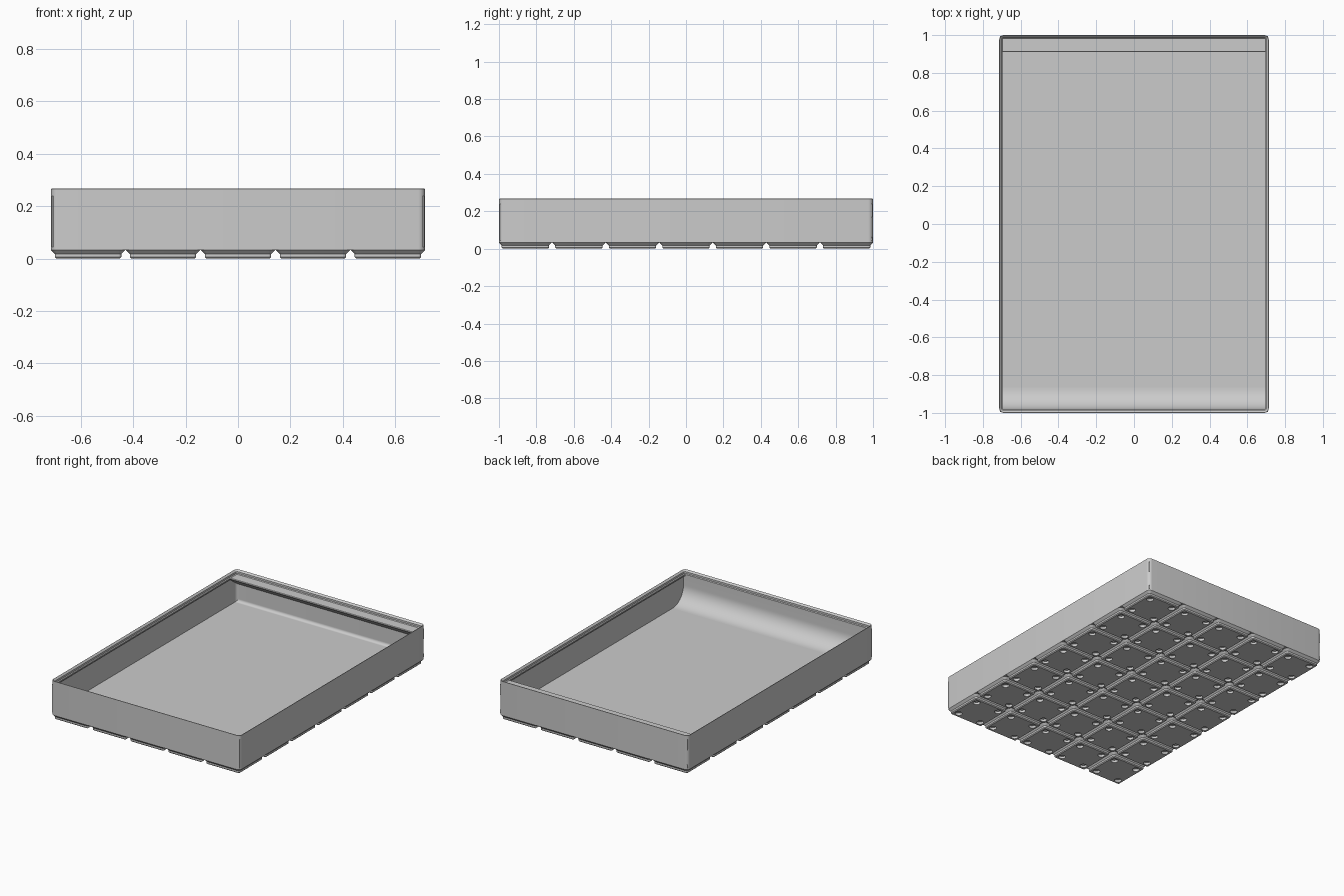
import bpy, bmesh, math

cube = bpy.data.objects.get("Cube")
if cube:
    bpy.data.objects.remove(cube, do_unlink=True)

U = 2 / 293.5                 # one millimetre in model units
HX, HY = 104.75, 146.75       # half footprint in millimetres
PITCH, COLS, ROWS = 42, 5, 7
FLOOR, RIM, TOP = 7, 35, 39.2
WALL, LIP = 0.95, 2.6

grey = bpy.data.materials.new("plain grey")
grey.use_nodes = True
grey.diffuse_color = (0.6, 0.6, 0.6, 1)
grey.node_tree.nodes["Principled BSDF"].inputs["Base Color"].default_value = (0.6, 0.6, 0.6, 1)


def finish(name, bm, recalc=True):
    """Turn a bmesh in millimetres into a shaded object."""
    if recalc:
        bmesh.ops.recalc_face_normals(bm, faces=bm.faces)
    bmesh.ops.scale(bm, vec=(U, U, U), verts=bm.verts)
    mesh = bpy.data.meshes.new(name)
    bm.to_mesh(mesh)
    bm.free()
    mesh.materials.append(grey)
    obj = bpy.data.objects.new(name, mesh)
    bpy.context.collection.objects.link(obj)
    bpy.ops.object.select_all(action='DESELECT')
    obj.select_set(True)
    bpy.context.view_layer.objects.active = obj
    bpy.ops.object.shade_smooth_by_angle(angle=math.radians(30))
    return obj


def rounded_ring(bm, hx, hy, r, z, steps=6):
    """Rounded rectangle of vertices, counter-clockwise."""
    ring = []
    for q, (sx, sy) in enumerate([(1, 1), (-1, 1), (-1, -1), (1, -1)]):
        for i in range(steps + 1):
            a = (q + i / steps) * math.pi / 2
            ring.append(bm.verts.new((sx * (hx - r) + r * math.cos(a),
                                      sy * (hy - r) + r * math.sin(a), z)))
    return ring


def bridge(bm, low, high):
    n = len(low)
    for i in range(n):
        j = (i + 1) % n
        bm.faces.new((low[i], low[j], high[j], high[i]))


def loft(bm, hx, hy, sections):
    """Skin rounded rectangles given as (inset, radius, height)."""
    rings = [rounded_ring(bm, hx - i, hy - i, r, z) for i, r, z in sections]
    for low, high in zip(rings, rings[1:]):
        bridge(bm, low, high)
    return rings


def extrude_profile(name, points):
    """Run a (y, z) profile across the inside of the tray."""
    bm = bmesh.new()
    half = HX - WALL + 0.3
    ends = [[bm.verts.new((x, y, z)) for y, z in points] for x in (-half, half)]
    bridge(bm, *ends)
    for end in ends:
        bm.faces.new(end)
    return finish(name, bm)


def cove(corner, reach, radius, direction):
    """Concave quarter arc from the wall down to the floor."""
    arc = []
    for i in range(17):
        a = i / 16 * math.pi / 2
        arc.append((corner + direction * radius * (1 - math.cos(a)),
                    FLOOR + radius * (1 - math.sin(a))))
    end = corner + direction * radius
    return arc + [(end, FLOOR - 0.5), (corner - direction * reach, FLOOR - 0.5)]


# Tray: outer wall, stacking lip and inner wall in one skin
bm = bmesh.new()
rings = loft(bm, HX, HY, [
    (0, 3.75, 4.75), (0, 3.75, TOP - 0.2), (0.3, 3.45, TOP),
    (1.9, 1.85, TOP - 1.7), (1.9, 1.85, RIM + 0.7), (LIP, 1.15, RIM),
    (LIP, 1.15, RIM - 1.2), (WALL, 2.8, RIM - 2.85), (WALL, 2.8, FLOOR)])
bm.faces.new(rings[0])
bm.faces.new(rings[-1])
finish("tray", bm)

# Front scoop, level with the inside of the lip
front = -HY + LIP
extrude_profile("front_scoop", cove(front, 1.8, 17, 1)
                + [(front - 1.8, RIM - 0.05), (front, RIM - 0.05)])

# Small cove at the foot of the back wall
extrude_profile("back_cove", cove(HY - WALL, 0.3, 2.8, -1)
                + [(HY - WALL + 0.3, FLOOR + 2.8)])

# Label shelf along the back wall with a sloping underside
back, shelf = HY - WALL + 0.3, HY - 13.2
drop = (back - shelf) * math.tan(math.radians(36))
extrude_profile("label_shelf", [
    (back, RIM), (shelf + 0.5, RIM), (shelf, RIM - 0.4), (shelf, RIM - 0.9),
    (shelf + 0.4, RIM - 1.4), (back, RIM - 1.4 - drop)])

# Stacking foot with four magnet holes, repeated over the grid
bm = bmesh.new()
rings = loft(bm, 20.75, 20.75, [
    (2.95, 0.8, 0), (2.15, 1.6, 0.8), (2.15, 1.6, 2.6), (0, 3.75, 4.75), (0, 3.75, 5)])
bm.faces.new(rings[-1])
loops = [rings[0]]
for sx in (-13, 13):
    for sy in (-13, 13):
        hole = [[bm.verts.new((sx + 3.25 * math.cos(k * math.tau / 24),
                               sy + 3.25 * math.sin(k * math.tau / 24), z))
                 for k in range(24)] for z in (0, 2.4)]
        bridge(bm, *hole)
        bm.faces.new(hole[1])
        loops.append(hole[0])
edges = [bm.edges.get((a, b)) for loop in loops
         for a, b in zip(loop, loop[1:] + loop[:1])]
bmesh.ops.triangle_fill(bm, use_beauty=True, edges=edges)
bmesh.ops.translate(bm, verts=bm.verts,
                    vec=(-PITCH * (COLS - 1) / 2, -PITCH * (ROWS - 1) / 2, 0))
feet = finish("stacking_feet", bm)
for axis, count in enumerate((COLS, ROWS)):
    array = feet.modifiers.new("repeat", 'ARRAY')
    array.count = count
    array.use_relative_offset = False
    array.use_constant_offset = True
    offset = [0, 0, 0]
    offset[axis] = PITCH * U
    array.constant_offset_displace = offset
